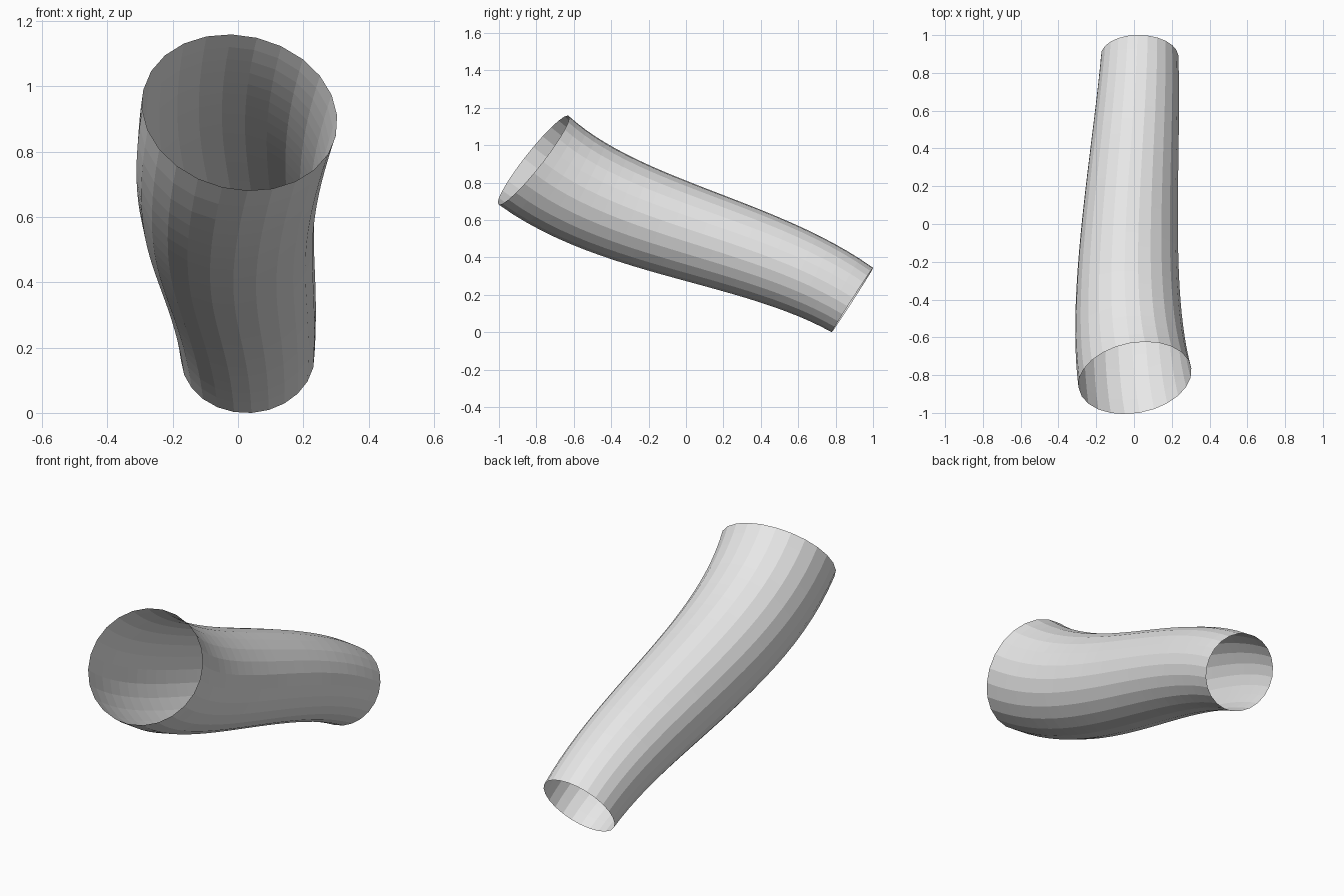
import bpy, bmesh, math
from mathutils import Vector

if "Cube" in bpy.data.objects:
    bpy.data.objects.remove(bpy.data.objects["Cube"])

SIDES, RINGS = 24, 24

# Centre line: cubic curve from the wide front mouth to the narrow back mouth
start, end = Vector((0.005, -0.815, 0.92)), Vector((0.03, 0.89, 0.172))
start_dir = Vector((-0.15, 0.77, -0.61)).normalized()
end_dir = Vector((0.02, 0.84, -0.54)).normalized()
p1, p2 = start + start_dir * 0.6, end - end_dir * 0.6


def centre(t):
    s = 1 - t
    return start * s**3 + p1 * 3 * s * s * t + p2 * 3 * s * t * t + end * t**3


def tangent(t):
    s = 1 - t
    return ((p1 - start) * s * s + (p2 - p1) * 2 * s * t + (end - p2) * t * t).normalized()


# Tapered open tube swept along the centre line
bm = bmesh.new()
rings = []
up = Vector((-0.05, 0.37, 0.48))
for i in range(RINGS + 1):
    t = i / RINGS
    axis = tangent(t)
    up = (up - axis * up.dot(axis)).normalized()
    side = axis.cross(up)
    radius = 0.303 + (0.205 - 0.303) * t
    rings.append([bm.verts.new(centre(t) + radius * (up * math.cos(a) + side * math.sin(a)))
                  for a in (math.tau * k / SIDES for k in range(SIDES))])
for a, b in zip(rings, rings[1:]):
    for k in range(SIDES):
        n = (k + 1) % SIDES
        bm.faces.new((a[k], a[n], b[n], b[k]))
bmesh.ops.recalc_face_normals(bm, faces=bm.faces)

mesh = bpy.data.meshes.new("curved_tube")
bm.to_mesh(mesh)
bm.free()
tube = bpy.data.objects.new("curved_tube", mesh)
bpy.context.collection.objects.link(tube)

grey = bpy.data.materials.new("light grey")
grey.diffuse_color = (0.8, 0.8, 0.8, 1)
grey.use_nodes = True
grey.node_tree.nodes["Principled BSDF"].inputs["Base Color"].default_value = grey.diffuse_color
mesh.materials.append(grey)
